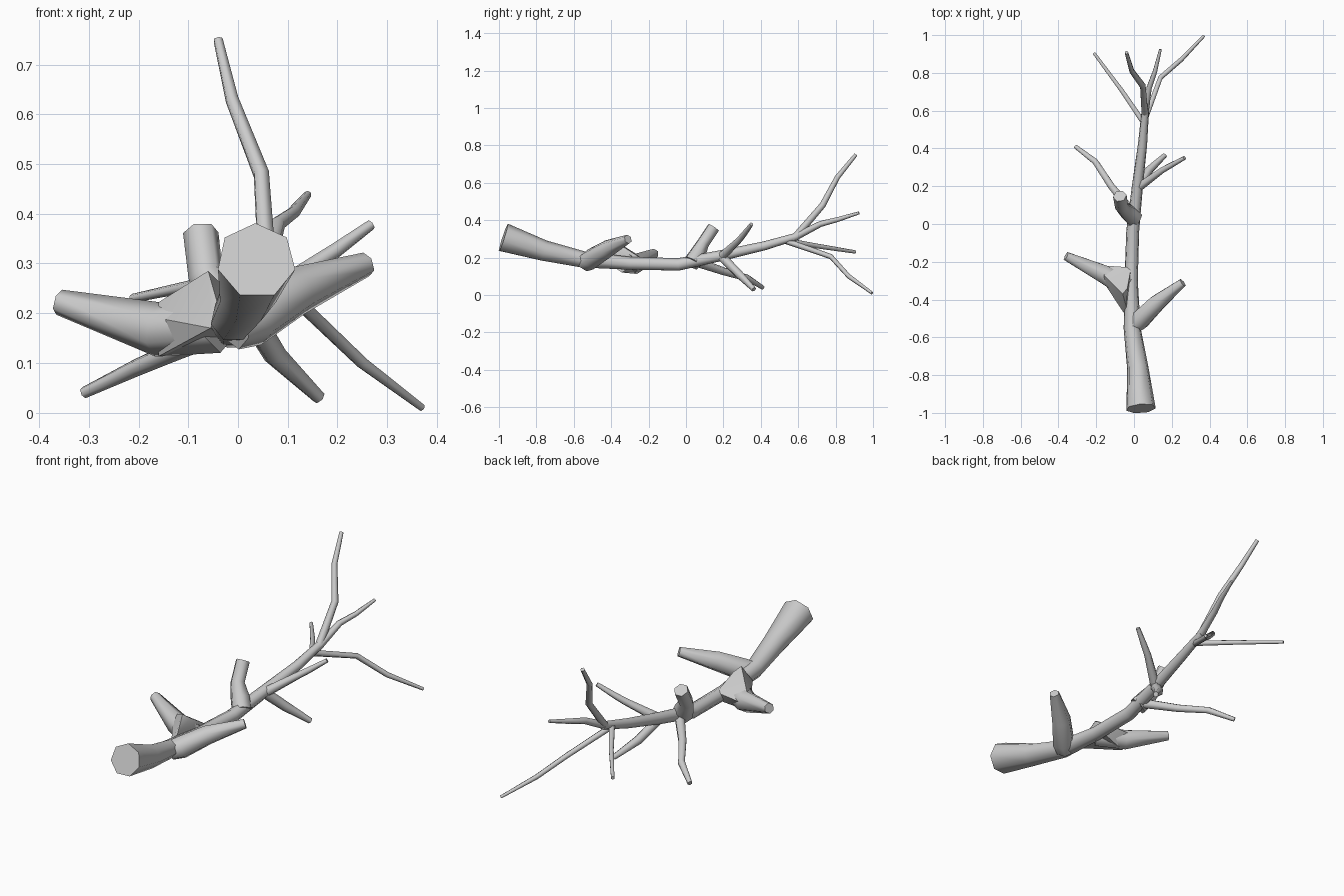
import bpy, bmesh, math
from mathutils import Vector

bark = bpy.data.materials.new("grey bark")
bark.diffuse_color = (0.6, 0.6, 0.6, 1)


def finish(name, bm, angle):
    bmesh.ops.recalc_face_normals(bm, faces=bm.faces)
    me = bpy.data.meshes.new(name)
    bm.to_mesh(me)
    bm.free()
    me.materials.append(bark)
    ob = bpy.data.objects.new(name, me)
    bpy.context.collection.objects.link(ob)
    bpy.ops.object.select_all(action='DESELECT')
    ob.select_set(True)
    bpy.context.view_layer.objects.active = ob
    bpy.ops.object.shade_smooth_by_angle(angle=math.radians(angle))
    return ob


def limb(name, path, sides=6):
    """Tapered tube through (x, y, z, radius) points with mitred rings."""
    pts = [Vector(p[:3]) for p in path]
    bm = bmesh.new()
    rings, u = [], None
    for i, p in enumerate(pts):
        a, b = pts[max(i - 1, 0)], pts[min(i + 1, len(pts) - 1)]
        t = (b - a).normalized()
        if u is None:
            u = Vector((0, 0, 1)) if abs(t.z) < 0.9 else Vector((1, 0, 0))
        u = (u - t * u.dot(t)).normalized()
        v = t.cross(u)
        r = path[i][3]
        ring = []
        for k in range(sides):
            w = 2 * math.pi * k / sides
            ring.append(bm.verts.new(p + (u * math.cos(w) + v * math.sin(w)) * r))
        rings.append(ring)
    for a, b in zip(rings, rings[1:]):
        for k in range(sides):
            n = (k + 1) % sides
            bm.faces.new((a[k], a[n], b[n], b[k]))
    bm.faces.new(rings[0])
    bm.faces.new(rings[-1])
    return finish(name, bm, 62)


# Main stem
limb("main_stem", [
    (0.037, -0.977, 0.305, 0.08), (0.02, -0.76, 0.235, 0.058),
    (-0.01, -0.55, 0.188, 0.046), (-0.015, -0.3, 0.168, 0.036),
    (-0.007, -0.04, 0.162, 0.035), (0.018, 0.2, 0.212, 0.03),
    (0.045, 0.42, 0.262, 0.025), (0.06, 0.6, 0.315, 0.02)], 7)

# Thick cut-off side branches
limb("right_stub", [(-0.01, -0.54, 0.175, 0.05), (0.03, -0.51, 0.19, 0.058),
                    (0.12, -0.42, 0.245, 0.05), (0.258, -0.31, 0.298, 0.025)])
limb("left_stub", [(-0.04, -0.34, 0.18, 0.06), (-0.16, -0.265, 0.167, 0.055),
                   (-0.36, -0.17, 0.222, 0.026)])
limb("upper_stub", [(0.0, 0.03, 0.17, 0.05), (-0.03, 0.06, 0.215, 0.048),
                    (-0.065, 0.09, 0.275, 0.036), (-0.075, 0.148, 0.362, 0.036)])

# Angular torn flare where the left stub meets the stem
bm = bmesh.new()
for p in [(-0.015, -0.23, 0.19), (-0.02, -0.25, 0.14), (-0.055, -0.47, 0.17),
          (-0.04, -0.44, 0.215), (-0.06, -0.37, 0.285), (-0.035, -0.34, 0.26),
          (-0.16, -0.27, 0.222), (-0.16, -0.31, 0.19), (-0.16, -0.28, 0.113),
          (-0.16, -0.22, 0.18)]:
    bm.verts.new(p)
bmesh.ops.convex_hull(bm, input=bm.verts)
finish("left_stub_flare", bm, 30)

# Thin twigs
twigs = {
    "left_twig": [(-0.005, 0.06, 0.175, 0.026), (-0.12, 0.2, 0.127, 0.021),
                  (-0.205, 0.33, 0.09, 0.018), (-0.31, 0.41, 0.04, 0.012)],
    "lower_right_twig": [(0.02, 0.19, 0.205, 0.026), (0.075, 0.28, 0.115, 0.024),
                         (0.163, 0.363, 0.03, 0.014)],
    "upper_right_twig": [(0.02, 0.19, 0.205, 0.026), (0.15, 0.285, 0.295, 0.018),
                         (0.195, 0.31, 0.325, 0.016), (0.268, 0.35, 0.378, 0.011)],
    "top_twig": [(0.058, 0.58, 0.305, 0.02), (0.047, 0.73, 0.48, 0.017),
                 (-0.012, 0.81, 0.63, 0.014), (-0.04, 0.908, 0.75, 0.01)],
    "end_twig": [(0.058, 0.57, 0.303, 0.02), (0.08, 0.72, 0.38, 0.016),
                 (0.112, 0.81, 0.403, 0.013), (0.14, 0.925, 0.439, 0.008)],
    "drooping_twig": [(0.05, 0.53, 0.29, 0.016), (0.14, 0.775, 0.205, 0.014),
                      (0.25, 0.87, 0.1, 0.013), (0.37, 0.995, 0.01, 0.008)],
    "back_left_twig": [(0.055, 0.53, 0.29, 0.016), (-0.06, 0.7, 0.262, 0.013),
                       (-0.212, 0.905, 0.23, 0.009)],
}
for name, path in twigs.items():
    limb(name, path)
